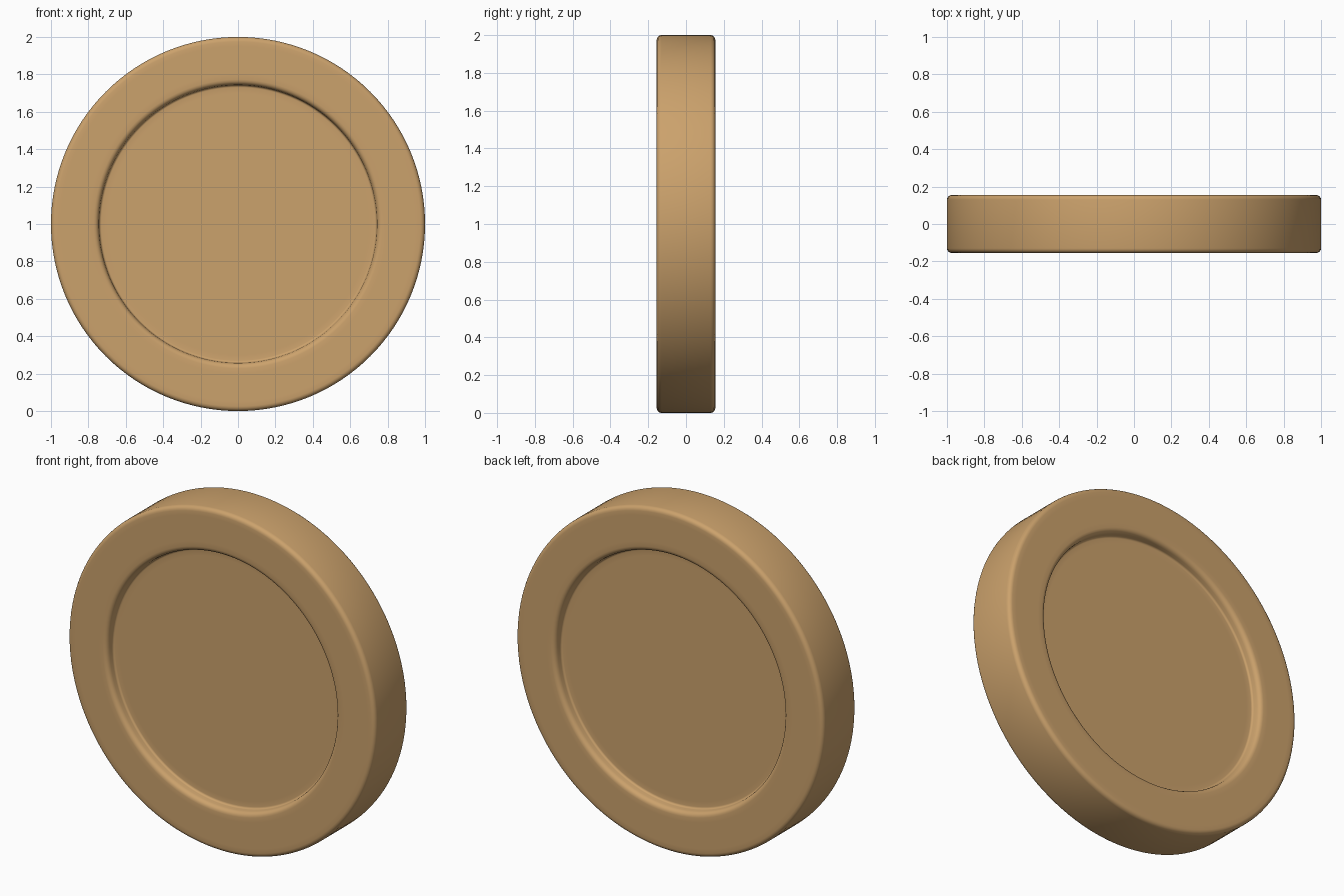
import bpy, bmesh, math

if "Cube" in bpy.data.objects:
    bpy.data.objects.remove(bpy.data.objects["Cube"])

R, H, DEPTH, SEG = 1.0, 0.155, 0.055, 128


def arc(cx, cy, r, a0, a1, n=4):
    """Points (radius, y) on a small rounding arc, angles in degrees."""
    return [(cx + r * math.cos(math.radians(a0 + (a1 - a0) * i / n)),
             cy + r * math.sin(math.radians(a0 + (a1 - a0) * i / n)))
            for i in range(n + 1)]


# Half profile: recess floor, rounded lip, flat rim, rounded outer edge
floor_y = H - DEPTH
half = [(0.70, floor_y)]
half += arc(0.730, floor_y + 0.012, 0.012, -90, 0)
half += arc(0.772, H - 0.028, 0.028, 175, 90)
half += [(0.80, H), (0.95, H)]
half += arc(R - 0.025, H - 0.025, 0.025, 90, 0)
profile = half + [(r, -y) for r, y in reversed(half)]

# Lathe the profile round the y axis
bm = bmesh.new()
rings = []
for i in range(SEG):
    a = 2 * math.pi * i / SEG
    rings.append([bm.verts.new((r * math.cos(a), y, r * math.sin(a))) for r, y in profile])
for i in range(SEG):
    p, q = rings[i], rings[(i + 1) % SEG]
    for j in range(len(profile) - 1):
        bm.faces.new((p[j], p[j + 1], q[j + 1], q[j]))

# Recess floors on both sides
bm.faces.new([ring[0] for ring in rings])
bm.faces.new([ring[-1] for ring in rings])
bmesh.ops.recalc_face_normals(bm, faces=bm.faces)

mesh = bpy.data.meshes.new("coin_disc")
bm.to_mesh(mesh)
bm.free()
disc = bpy.data.objects.new("coin_disc", mesh)
disc.location = (0, 0, R)
bpy.context.collection.objects.link(disc)

# Tan colour and smooth shading
mat = bpy.data.materials.new("tan")
mat.diffuse_color = (0.60, 0.36, 0.15, 1)
mat.use_nodes = True
mat.node_tree.nodes["Principled BSDF"].inputs["Base Color"].default_value = mat.diffuse_color
mesh.materials.append(mat)
bpy.context.view_layer.objects.active = disc
disc.select_set(True)
bpy.ops.object.shade_smooth_by_angle(angle=math.radians(40))
